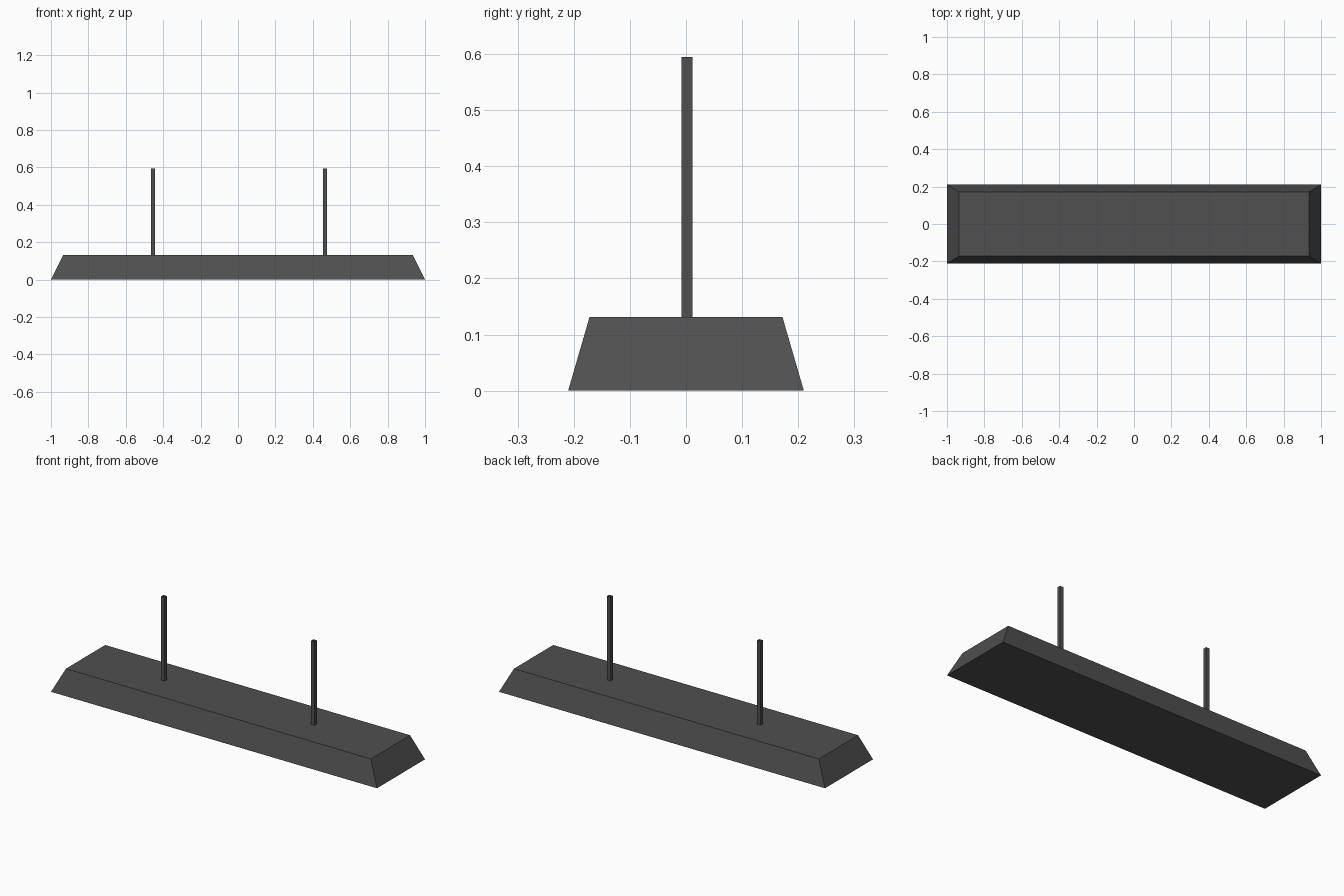
import bpy, bmesh

if "Cube" in bpy.data.objects:
    bpy.data.objects.remove(bpy.data.objects["Cube"])

dark = bpy.data.materials.new("dark_metal")
dark.diffuse_color = (0.08, 0.08, 0.08, 1)
dark.use_nodes = True
dark.node_tree.nodes["Principled BSDF"].inputs["Base Color"].default_value = dark.diffuse_color


def frustum(name, centre, z0, z1, bottom, top, caps=True):
    """Four-sided tapered block; bottom and top are (half x, half y)."""
    cx, cy = centre
    bm = bmesh.new()
    rings = []
    for z, (hx, hy) in ((z0, bottom), (z1, top)):
        rings.append([bm.verts.new((cx + sx * hx, cy + sy * hy, z))
                      for sx, sy in ((-1, -1), (1, -1), (1, 1), (-1, 1))])
    low, high = rings
    for i in range(4):
        j = (i + 1) % 4
        bm.faces.new((low[i], low[j], high[j], high[i]))
    if caps:
        bm.faces.new(low[::-1])
        bm.faces.new(high)
    mesh = bpy.data.meshes.new(name)
    bm.to_mesh(mesh)
    bm.free()
    mesh.materials.append(dark)
    obj = bpy.data.objects.new(name, mesh)
    bpy.context.collection.objects.link(obj)
    return obj


# Tapered lamp housing
frustum("lamp_shade", (0, 0), 0, 0.131, (1.0, 0.21), (0.935, 0.172))

# Two square hanging rods, open-ended
for side, x in (("left", -0.455), ("right", 0.465)):
    frustum(side + "_hanging_rod", (x, 0.002), 0.131, 0.595,
            (0.011, 0.01), (0.011, 0.01), caps=False)
